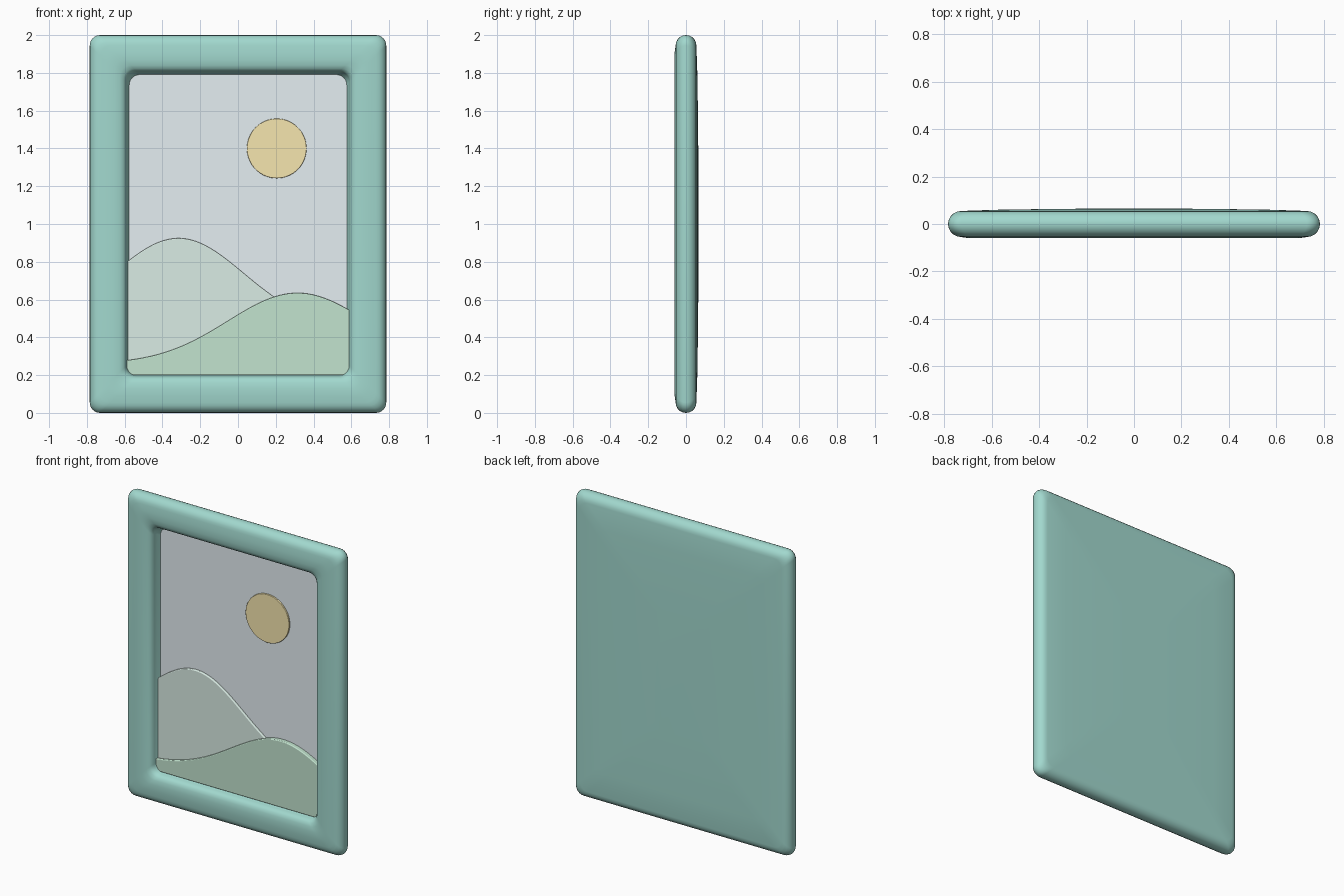
import bpy, bmesh
from math import sin, cos, pi, exp, radians

if "Cube" in bpy.data.objects:
    bpy.data.objects.remove(bpy.data.objects["Cube"])


def material(name, rgb):
    m = bpy.data.materials.new(name)
    m.diffuse_color = (*rgb, 1)
    m.use_nodes = True
    m.node_tree.nodes["Principled BSDF"].inputs["Base Color"].default_value = m.diffuse_color
    return m


def finish(name, bm, mat, bevel=0):
    bmesh.ops.recalc_face_normals(bm, faces=bm.faces[:])
    me = bpy.data.meshes.new(name)
    bm.to_mesh(me)
    bm.free()
    ob = bpy.data.objects.new(name, me)
    bpy.context.collection.objects.link(ob)
    me.materials.append(mat)
    if bevel:
        b = ob.modifiers.new("soft_edge", 'BEVEL')
        b.width, b.segments, b.limit_method = bevel, 3, 'ANGLE'
        b.angle_limit = radians(50)
    bpy.ops.object.select_all(action='DESELECT')
    ob.select_set(True)
    bpy.context.view_layer.objects.active = ob
    bpy.ops.object.shade_smooth_by_angle(angle=radians(40))
    return ob


def rounded_rect(w, h, r, n=6):
    """Outline in x/z around the picture centre (half sizes w, h)."""
    pts = []
    for i, (sx, sz) in enumerate([(1, 1), (-1, 1), (-1, -1), (1, -1)]):
        for k in range(n + 1):
            a = (i + k / n) * pi / 2
            pts.append((sx * (w - r) + r * cos(a), 1 + sz * (h - r) + r * sin(a)))
    return pts


def extruded(name, outline, y0, y1, mat, bevel=0):
    bm = bmesh.new()
    face = bm.faces.new([bm.verts.new((x, y0, z)) for x, z in outline])
    res = bmesh.ops.extrude_face_region(bm, geom=[face])
    verts = [g for g in res['geom'] if isinstance(g, bmesh.types.BMVert)]
    bmesh.ops.translate(bm, vec=(0, y1 - y0, 0), verts=verts)
    return finish(name, bm, mat, bevel)


teal = material("teal", (0.36, 0.69, 0.62))
sky_blue = material("sky_blue", (0.78, 0.86, 0.89))
gold = material("gold", (0.92, 0.79, 0.43))
pale_green = material("pale_green", (0.70, 0.84, 0.78))
mid_green = material("mid_green", (0.54, 0.77, 0.62))

# Frame: cross-section (inset from outer edge, depth) swept round the outline
profile = [(0.6, 0.065), (0.4, 0.063), (0.2, 0.060)]
for k in range(11):
    a = pi / 2 + pi * k / 10
    profile.append((0.055 + 0.055 * cos(a), 0.055 * sin(a)))
profile += [(0.09, -0.060), (0.13, -0.060), (0.16, -0.056), (0.178, -0.048),
            (0.189, -0.036), (0.194, -0.02), (0.198, 0.0), (0.208, 0.016), (0.212, 0.03)]
bm = bmesh.new()
rings = []
for d, y in profile:
    rings.append([bm.verts.new((x, y, z))
                  for x, z in rounded_rect(0.785 - d, 1 - d, 0.055)])
for a, b in zip(rings, rings[1:]):
    for i in range(len(a)):
        j = (i + 1) % len(a)
        bm.faces.new((a[i], a[j], b[j], b[i]))
bm.faces.new(rings[0])
bm.faces.new(rings[-1])
finish("frame", bm, teal)

# Sky panel
extruded("sky", rounded_rect(0.59, 0.80, 0.05), 0.02, 0.035, sky_blue)

# Sun disc
extruded("sun", [(0.205 + 0.158 * cos(2 * pi * i / 64), 1.4 + 0.158 * sin(2 * pi * i / 64))
                 for i in range(64)], 0.01, 0.03, gold, 0.003)


# Hills: bell-shaped ridges standing in front of the sky
def hill(name, base, height, peak, spread, front, mat):
    w, n = 0.595, 48
    xs = [-w + 2 * w * i / n for i in range(n + 1)]
    ridge = [(x, base + height * exp(-((x - peak) / spread) ** 2 / 2)) for x in xs]
    extruded(name, [(w, 0.2), (-w, 0.2)] + ridge, front, 0.03, mat, 0.005)


hill("back_hill", 0.45, 0.475, -0.315, 0.347, 0.006, pale_green)
hill("front_hill", 0.26, 0.375, 0.315, 0.368, -0.008, mid_green)
